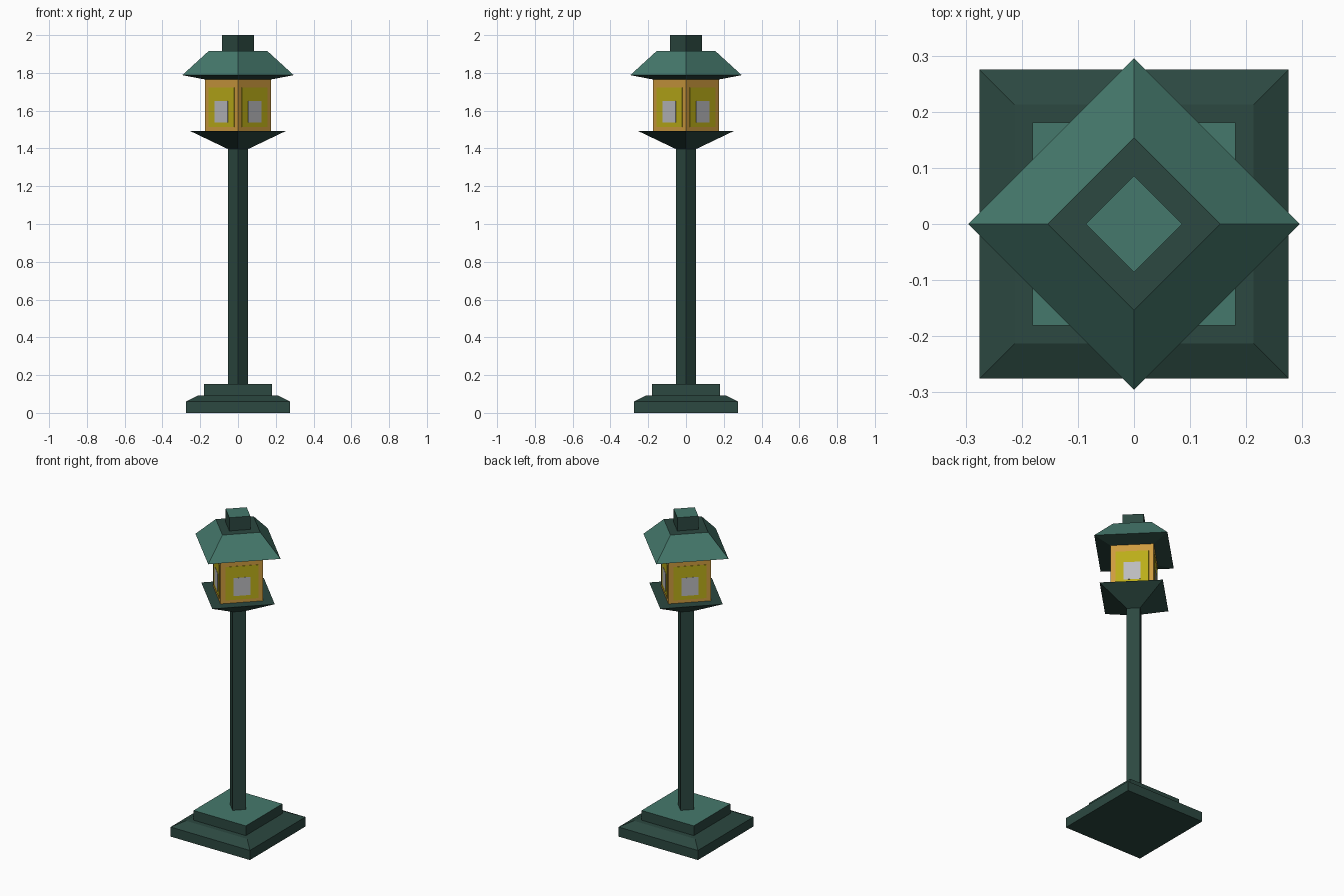
import bpy, bmesh
from math import cos, sin, pi, sqrt

if "Cube" in bpy.data.objects:
    bpy.data.objects.remove(bpy.data.objects["Cube"])


def material(name, rgb):
    m = bpy.data.materials.new(name)
    m.diffuse_color = (*rgb, 1)
    m.use_nodes = True
    m.node_tree.nodes["Principled BSDF"].inputs["Base Color"].default_value = m.diffuse_color
    return m


DARK = material("dark_green", (0.025, 0.065, 0.052))
LIGHT = material("light_green", (0.06, 0.19, 0.15))
AMBER = material("amber", (0.62, 0.33, 0.05))
YELLOW = material("yellow", (0.5, 0.42, 0.01))
PALE = material("pale_grey", (0.5, 0.5, 0.52))


def square_profile(name, profile, corner_angle, mats, light_bands=(), light_top=False):
    """Stack square rings (corner radius, height) into a closed solid."""
    bm = bmesh.new()
    rings = [[bm.verts.new((r * cos(corner_angle + i * pi / 2),
                            r * sin(corner_angle + i * pi / 2), z)) for i in range(4)]
             for r, z in profile]
    for b in range(len(rings) - 1):
        low, high = rings[b], rings[b + 1]
        for i in range(4):
            j = (i + 1) % 4
            f = bm.faces.new((low[i], low[j], high[j], high[i]))
            f.material_index = int(b in light_bands)
    bm.faces.new(rings[0][::-1])
    bm.faces.new(rings[-1]).material_index = int(light_top)
    me = bpy.data.meshes.new(name)
    bm.to_mesh(me)
    bm.free()
    for m in mats:
        me.materials.append(m)
    ob = bpy.data.objects.new(name, me)
    bpy.context.collection.objects.link(ob)
    return ob


def panel(name, angle, dist, width, z0, z1, mat):
    """Thin plate lying on a lantern side."""
    bpy.ops.mesh.primitive_cube_add(size=1, rotation=(0, 0, angle),
                                    location=(dist * cos(angle), dist * sin(angle), (z0 + z1) / 2))
    ob = bpy.context.object
    ob.name = name
    ob.scale = (0.004, width, z1 - z0)
    ob.data.materials.append(mat)


GREENS = (DARK, LIGHT)
S = sqrt(2)

# stepped base, sides parallel to the axes
square_profile("base_plinth", [(0.275 * S, 0), (0.275 * S, 0.06), (0.213 * S, 0.092)], pi / 4, GREENS)
square_profile("base_block", [(0.181 * S, 0.092), (0.181 * S, 0.153)], pi / 4, GREENS, light_top=True)

# post and lantern, turned by 45 degrees
square_profile("post", [(0.054, 0.153), (0.054, 1.397)], 0, GREENS)
square_profile("lantern_tray", [(0.054, 1.397), (0.255, 1.493)], 0, GREENS)
square_profile("lantern_glass", [(0.174, 1.493), (0.174, 1.767)], 0, (AMBER,))
square_profile("roof", [(0.174, 1.765), (0.295, 1.788), (0.154, 1.917)], 0, GREENS, light_bands=(1,))
square_profile("roof_cap", [(0.086, 1.917), (0.086, 2.0)], 0, GREENS, light_top=True)

# glowing panes on the four lantern sides
for k in range(4):
    a = pi / 4 + k * pi / 2
    panel(f"pane_{k + 1}", a, 0.174 / S, 0.19, 1.513, 1.722, YELLOW)
    panel(f"pane_core_{k + 1}", a, 0.174 / S + 0.001, 0.098, 1.537, 1.65, PALE)
